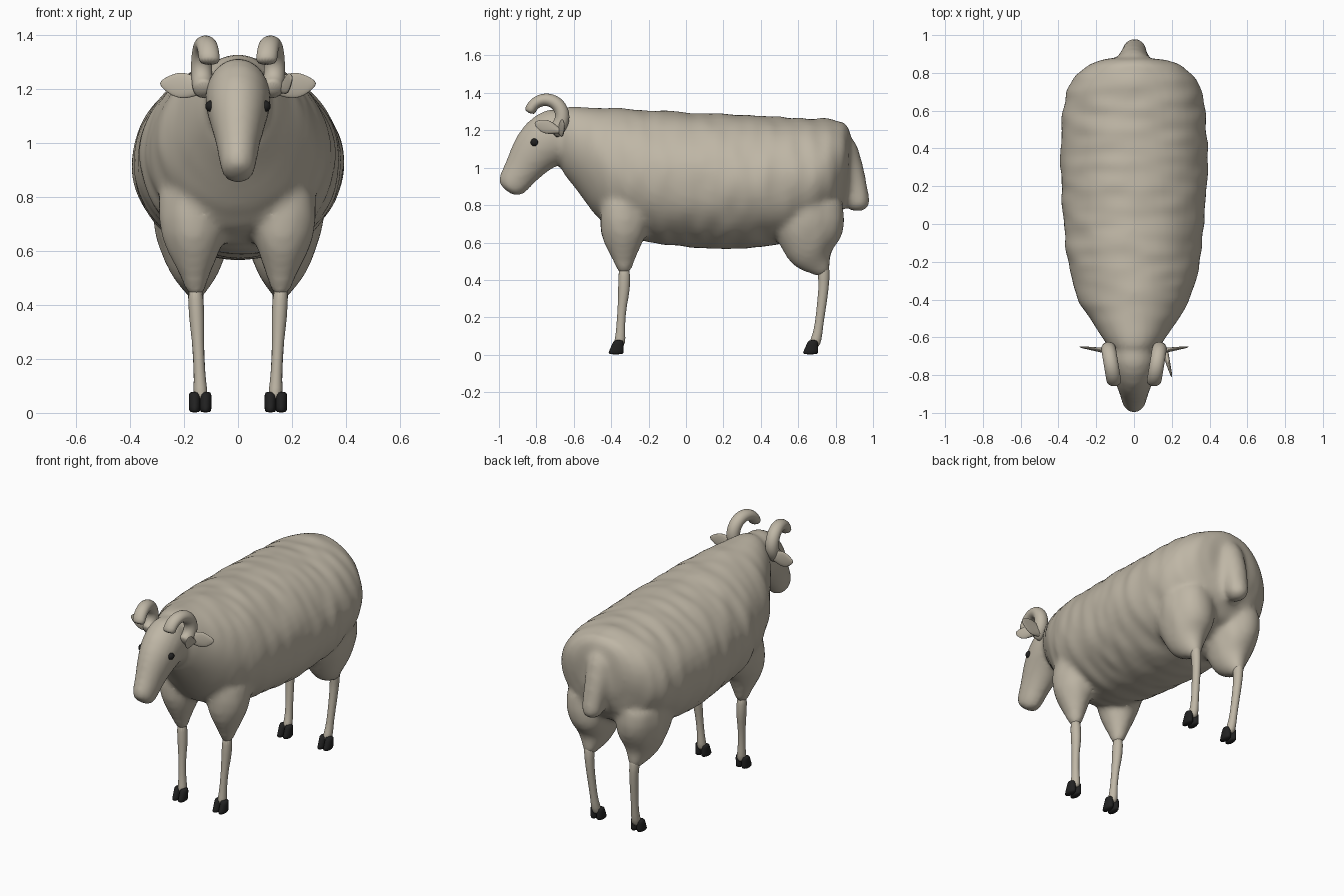
import bpy, bmesh, math
from mathutils import Vector, noise

cube = bpy.data.objects.get("Cube")
if cube:
    bpy.data.objects.remove(cube)


def material(name, rgb):
    mat = bpy.data.materials.new(name)
    mat.use_nodes = True
    mat.diffuse_color = (*rgb, 1)
    mat.node_tree.nodes["Principled BSDF"].inputs["Base Color"].default_value = (*rgb, 1)
    return mat


wool = material("wool", (.52, .47, .38))
dark = material("dark_horn", (.015, .015, .015))

X, Y, DOWN = Vector((1, 0, 0)), Vector((0, 1, 0)), Vector((0, 0, -1))


def loft(name, stations, mat=wool, side=X, axis=None, sides=16):
    """Skin elliptical rings (centre, half width, half depth) along a path."""
    bm = bmesh.new()
    centres = [Vector(station[0]) for station in stations]
    last = len(centres) - 1
    rings = []
    for i, (centre, width, depth) in enumerate(stations):
        along = axis or (centres[min(i + 1, last)] - centres[max(i - 1, 0)]).normalized()
        normal = along.cross(side).normalized()
        angles = [math.tau * k / sides for k in range(sides)]
        rings.append([bm.verts.new(Vector(centre) + side * width * math.cos(a)
                                   + normal * depth * math.sin(a)) for a in angles])
    for ring, following in zip(rings, rings[1:]):
        for k in range(sides):
            bm.faces.new((ring[k - 1], ring[k], following[k], following[k - 1]))
    bm.faces.new(rings[0])
    bm.faces.new(rings[-1])
    bmesh.ops.recalc_face_normals(bm, faces=bm.faces)
    mesh = bpy.data.meshes.new(name)
    bm.to_mesh(mesh)
    bm.free()
    mesh.materials.append(mat)
    mesh.shade_smooth()
    ob = bpy.data.objects.new(name, mesh)
    bpy.context.collection.objects.link(ob)
    rounding = ob.modifiers.new("rounding", "SUBSURF")
    rounding.levels = rounding.render_levels = 1
    return ob


def tube(name, rows, depth=1):
    """Rounded form on the middle plane from (y, z, radius) rows."""
    return loft(name, [((0, y, z), r, r * depth) for y, z, r in rows])


def limb(name, sign, rows, depth=1):
    """Like a tube, but standing to one side and splaying outwards with height."""
    return loft(name, [((sign * (.135 + z / 20), y, z), r, r * depth) for y, z, r in rows])


def leaf(name, start, end, side, width):
    """Thin blade that swells in the middle and ends in a point."""
    start, end = Vector(start), Vector(end)
    stations = []
    for i in range(7):
        t = i / 6
        stations.append((start.lerp(end, t), .02 - .016 * t,
                         .008 + width * math.sin(math.pi * t ** 1.3)))
    return loft(name, stations, side=side)


def bake(objects):
    """Replace each mesh by its evaluated result."""
    graph = bpy.context.evaluated_depsgraph_get()
    meshes = [bpy.data.meshes.new_from_object(ob.evaluated_get(graph)) for ob in objects]
    for ob, mesh in zip(objects, meshes):
        ob.modifiers.clear()
        ob.data = mesh


# Trunk: the back slopes gently, belly and width vary along it (y, belly, half width)
trunk = []
for y, belly, width in [(-.7, 1, .11), (-.6, .91, .17), (-.5, .75, .24), (-.35, .61, .34),
                        (0, .57, .38), (.3, .55, .4), (.6, .6, .39), (.8, .7, .35),
                        (.89, .85, .15)]:
    back = 1.3 - y / 20
    trunk.append(((0, y, (back + belly) / 2), width, (back - belly) / 2))
fleece = [loft("body", trunk, axis=Y, sides=24)]

# Head from nape to muzzle, and hanging tail
fleece.append(tube("head", [(-.62, 1.19, .1), (-.68, 1.18, .13), (-.77, 1.13, .12),
                            (-.83, 1.06, .1), (-.89, .97, .075), (-.93, .91, .07),
                            (-.96, .87, .05)], 1.25))
fleece.append(tube("tail", [(.8, 1.17, .1), (.86, 1, .09), (.91, .85, .07), (.93, .76, .06)]))

# Shoulders and thighs
for sign in (1, -1):
    fleece.append(limb("shoulder", sign, [(-.31, .9, .12), (-.33, .7, .13), (-.34, .6, .1),
                                          (-.33, .5, .05), (-.33, .42, .03)], 1.1))
    fleece.append(limb("thigh", sign, [(.65, .9, .15), (.66, .7, .15), (.66, .6, .13),
                                       (.67, .51, .09), (.73, .46, .04), (.74, .42, .03)], 1.3))

# Merge the fleece into one soft skin
bake(fleece)
bpy.ops.object.select_all(action="DESELECT")
for ob in fleece:
    ob.select_set(True)
body = fleece[0]
bpy.context.view_layer.objects.active = body
bpy.ops.object.join()
skin = body.modifiers.new("skin", "REMESH")
skin.mode, skin.voxel_size, skin.use_smooth_shade = "VOXEL", .018, True
soft = body.modifiers.new("soft", "SMOOTH")
soft.factor, soft.iterations = .5, 7
bake([body])

# Woolly ripples running across the trunk
bm = bmesh.new()
bm.from_mesh(body.data)
for vert in bm.verts:
    x, y, z = vert.co
    behind_neck = min(1, max(0, (y + .6) * 5))
    above_legs = min(1, max(0, (z - .5) * 8))
    ripple = noise.noise(Vector((x * 5, y * 13, z * 5)))
    vert.co += vert.normal * (.009 * ripple * behind_neck * above_legs)
bm.to_mesh(body.data)
bm.free()

# Lower legs as (y, z, radius)
legs = {
    "front": [(-.33, .5, .03), (-.33, .34, .03), (-.34, .28, .022), (-.35, .15, .02),
              (-.35, .09, .026), (-.36, .04, .028)],
    "hind": [(.73, .5, .036), (.74, .4, .026), (.73, .3, .024), (.71, .15, .02),
             (.7, .09, .026), (.68, .04, .028)],
}
for word, sign in (("left", 1), ("right", -1)):
    for place, rows in legs.items():
        limb(f"{word}_{place}_leg", sign, rows, 1.1)
        # Cloven hoof: two toes that lengthen towards the ground
        for toe, offset in (("inner", -.02), ("outer", .02)):
            loft(f"{word}_{place}_{toe}_hoof",
                 [((sign * (.14 + offset), rows[-1][0] - (.08 - z) / 5, z), .022, .045 - z / 4)
                  for z in (.08, .06, .02, 0)], dark, axis=DOWN)

    # Curled horn: an arc from the skull back, up and forward
    arc = [math.radians(angle) for angle in range(-70, 171, 20)]
    loft(f"{word}_horn", [((sign * (.12 + .015 * math.cos(a)), -.75 + .09 * math.cos(a),
                            1.275 + .09 * math.sin(a)), .04, .04 - a / 300) for a in arc])

    leaf(f"{word}_ear", (sign * .09, -.68, 1.2), (sign * .29, -.65, 1.22), Y, .042)

    # Eye
    bpy.ops.mesh.primitive_uv_sphere_add(segments=16, ring_count=10, radius=.021,
                                         location=(sign * .1, -.81, 1.135))
    eye = bpy.context.object
    eye.name = f"{word}_eye"
    eye.data.materials.append(dark)
    eye.data.shade_smooth()

# Forward fold of the left ear
leaf("left_ear_fold", (.16, -.66, 1.19), (.2, -.81, 1.24), X, .03)
